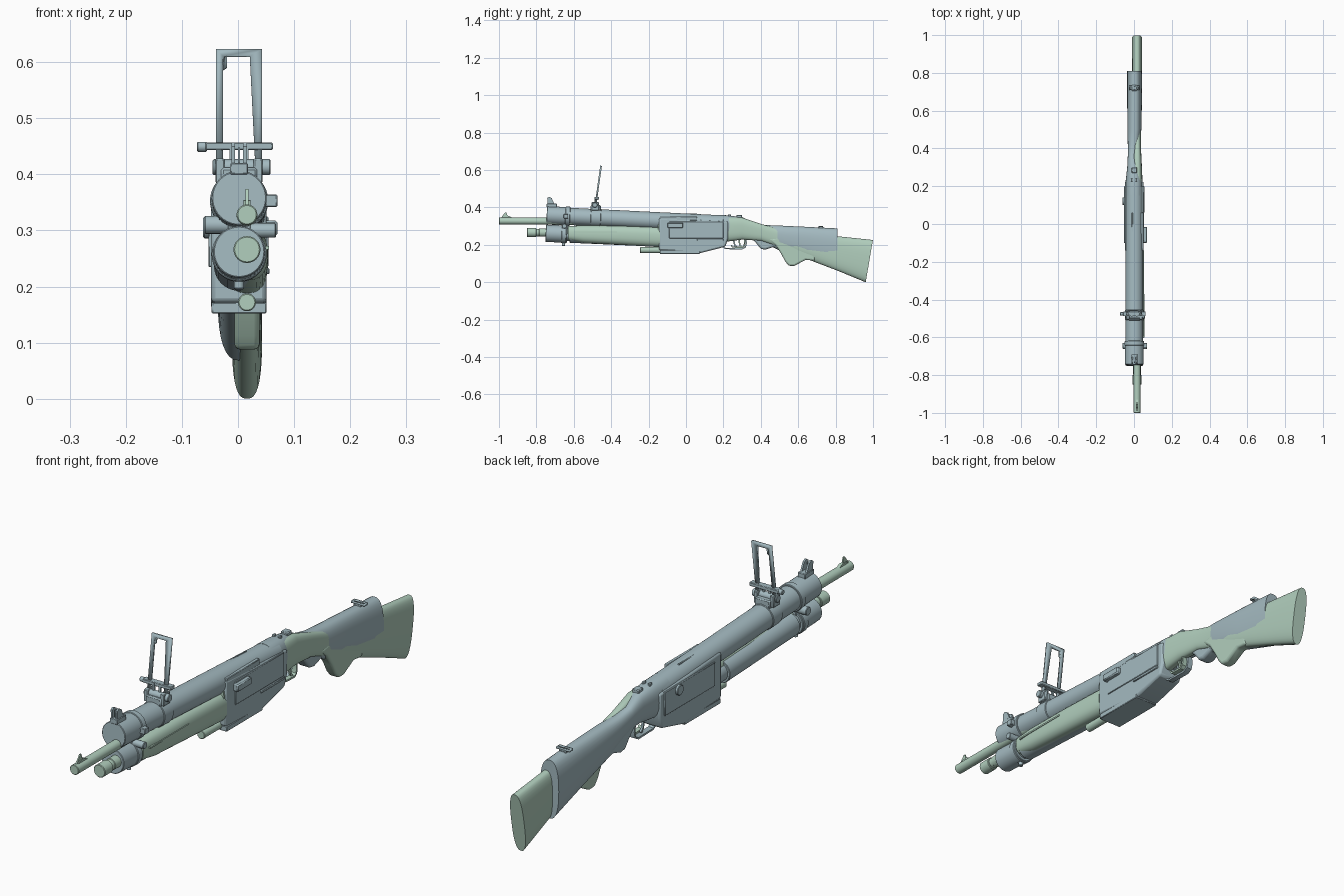
import bpy, bmesh, math
from mathutils import Vector


def material(name, rgb):
    m = bpy.data.materials.new(name)
    m.diffuse_color = (*rgb, 1)
    return m


BLUE = material("blue_grey", (0.37, 0.49, 0.53))
GREEN = material("pale_green", (0.44, 0.62, 0.51))


def finish(name, bm, mat, bevel=0.0, segs=2):
    bmesh.ops.recalc_face_normals(bm, faces=bm.faces)
    me = bpy.data.meshes.new(name)
    bm.to_mesh(me)
    bm.free()
    ob = bpy.data.objects.new(name, me)
    bpy.context.collection.objects.link(ob)
    me.materials.append(mat)
    if bevel:
        b = ob.modifiers.new("bevel", 'BEVEL')
        b.width, b.segments = bevel, segs
        b.limit_method = 'ANGLE'
    bpy.ops.object.select_all(action='DESELECT')
    ob.select_set(True)
    bpy.context.view_layer.objects.active = ob
    bpy.ops.object.shade_smooth_by_angle(angle=math.radians(35))
    return ob


def box(name, x, y, z, mat, bevel=0.002):
    """Box from (min, max) pairs."""
    bm = bmesh.new()
    bmesh.ops.create_cube(bm, size=1)
    for v in bm.verts:
        v.co = [(r[0] + r[1]) / 2 + c * (r[1] - r[0]) for c, r in zip(v.co, (x, y, z))]
    return finish(name, bm, mat, bevel, 1)


def rod(name, a, b, r, mat, sides=32, bevel=0.002):
    """Cylinder between two points."""
    a, b = Vector(a), Vector(b)
    bm = bmesh.new()
    bmesh.ops.create_cone(bm, cap_ends=True, segments=sides, radius1=r, radius2=r, depth=(b - a).length)
    q = (b - a).to_track_quat('Z', 'Y')
    for v in bm.verts:
        v.co = q @ v.co + (a + b) / 2
    return finish(name, bm, mat, bevel, 1)


def side_profile(name, pts, x0, x1, mat, bevel=0.004, segs=2):
    """Extrude a y-z outline across x."""
    bm = bmesh.new()
    f = bm.faces.new([bm.verts.new((x0, y, z)) for y, z in pts])
    ext = bmesh.ops.extrude_face_region(bm, geom=[f])
    for v in ext["geom"]:
        if isinstance(v, bmesh.types.BMVert):
            v.co.x = x1
    return finish(name, bm, mat, bevel, segs)


def loft(name, secs, mat, power=2.5, n=32, end_shear=0.0):
    """Skin superellipse sections (y, x centre, half width, z low, z high)."""
    bm = bmesh.new()
    rings = []
    for i, (y, xc, hw, lo, hi) in enumerate(secs):
        ring = []
        for k in range(n):
            t = 2 * math.pi * k / n
            c, s = math.cos(t), math.sin(t)
            px = math.copysign(abs(c) ** (2 / power), c) * hw
            pz = math.copysign(abs(s) ** (2 / power), s) * (hi - lo) / 2
            sh = end_shear * pz if i == len(secs) - 1 else 0
            ring.append(bm.verts.new((xc + px, y + sh, (lo + hi) / 2 + pz)))
        rings.append(ring)
    for a, b in zip(rings, rings[1:]):
        for k in range(n):
            bm.faces.new((a[k], a[(k + 1) % n], b[(k + 1) % n], b[k]))
    bm.faces.new(rings[0])
    bm.faces.new(rings[-1])
    return finish(name, bm, mat)


def strap(name, pts, x0, x1, t, mat):
    """Flat strip of thickness t following a y-z path."""
    inner = []
    for i, p in enumerate(pts):
        d = Vector(pts[min(i + 1, len(pts) - 1)]) - Vector(pts[max(i - 1, 0)])
        d.normalize()
        inner.append((p[0] - d.y * t, p[1] + d.x * t))
    return side_profile(name, pts + inner[::-1], x0, x1, mat, 0)


def up(y):   # axis height of the sloping upper tube
    return 0.358 - 0.049 * (y + 0.745)


def low(y):  # axis height of the sloping lower tube
    return 0.262 - 0.045 * (y + 0.75)


def tube(name, axis, y0, y1, r):
    return rod(name, (0.002, y0, axis(y0)), (0.002, y1, axis(y1)), r, BLUE, 40)


# ---- Blue gun: tubes and bands
tube("upper_barrel", up, -0.74, 0.2, 0.046)
tube("muzzle_sleeve", up, -0.745, -0.63, 0.049)
tube("barrel_band", up, -0.645, -0.62, 0.052)
tube("sight_band", up, -0.51, -0.455, 0.049)
tube("lower_tube_cap", low, -0.75, -0.635, 0.046)
tube("lower_band", low, -0.665, -0.64, 0.049)
tube("pump_handle", low, -0.62, -0.2, 0.045)
tube("magazine_tube", low, -0.64, -0.1, 0.036)
box("band_bridge", (-0.018, 0.022), (-0.665, -0.63), (0.27, 0.34), BLUE)
box("band_lug", (0.045, 0.07), (-0.655, -0.63), (0.342, 0.364), BLUE)
rod("band_screw_left", (-0.06, -0.645, 0.31), (0, -0.645, 0.31), 0.016, BLUE, 20)
rod("band_screw_right", (0, -0.65, 0.3), (0.068, -0.65, 0.3), 0.013, BLUE, 20)
rod("band_stud", (0.002, -0.655, 0.23), (0.002, -0.655, 0.195), 0.009, BLUE, 16)

# ---- Blue receiver
side_profile("receiver", [(-0.145, 0.172), (-0.06, 0.166), (0.08, 0.157), (0.21, 0.19), (0.225, 0.235),
                          (0.225, 0.325), (-0.145, 0.345)], -0.048, 0.051, BLUE, 0.008)
box("floor_plate", (-0.047, 0.051), (-0.14, 0.075), (0.152, 0.172), BLUE)
box("right_side_plate", (0.045, 0.054), (-0.09, 0.2), (0.235, 0.325), BLUE)
box("left_side_plate", (-0.053, -0.045), (-0.1, 0.2), (0.235, 0.325), BLUE)
box("bolt_block", (0.045, 0.07), (-0.10, -0.015), (0.29, 0.318), BLUE, 0.004)
box("port_cover", (0.036, 0.05), (-0.14, 0.06), (0.33, 0.352), BLUE)
box("top_seam_rib", (-0.012, -0.006), (-0.15, 0.06), (0.35, 0.368), BLUE)
rod("left_button", (-0.062, 0.12, 0.305), (-0.04, 0.12, 0.305), 0.019, BLUE, 24)
box("takedown_catch", (0.04, 0.056), (0.06, 0.2), (0.222, 0.233), BLUE)

# ---- Blue stock with grip
loft("blue_stock", [(0.15, 0.001, 0.048, 0.2, 0.361), (0.22, 0.001, 0.046, 0.225, 0.358),
                    (0.3, -0.002, 0.034, 0.235, 0.348), (0.36, -0.008, 0.025, 0.235, 0.318),
                    (0.42, -0.003, 0.030, 0.21, 0.306), (0.5, 0.002, 0.037, 0.17, 0.303),
                    (0.65, 0.003, 0.039, 0.122, 0.296), (0.81, 0.003, 0.039, 0.068, 0.288)], BLUE)
side_profile("blue_grip", [(0.3, 0.26), (0.35, 0.235), (0.375, 0.21), (0.4, 0.178), (0.425, 0.175),
                           (0.47, 0.19), (0.56, 0.165), (0.5, 0.26)], -0.029, 0.024, BLUE, 0.01, 3)
box("safety_catch", (-0.012, 0.016), (0.27, 0.3), (0.34, 0.36), BLUE, 0.003)
for x in (-0.012, 0.012):
    box("tang_screw", (x - 0.005, x + 0.005), (0.225, 0.24), (0.345, 0.363), BLUE)
box("swivel_plate", (-0.012, 0.016), (0.705, 0.735), (0.28, 0.297), BLUE)
bm = bmesh.new()  # sling loop
pts = [(-0.026, 0.71), (0.03, 0.71), (0.03, 0.732), (-0.026, 0.732)]
outer = [bm.verts.new((x, y, 0.302)) for x, y in pts]
inner = [bm.verts.new((0.002 + (x - 0.002) * 0.8, 0.721 + (y - 0.721) * 0.5, 0.302)) for x, y in pts]
for k in range(4):
    j = (k + 1) % 4
    bm.faces.new((outer[k], outer[j], inner[j], inner[k]))
loop = finish("sling_loop", bm, BLUE)
loop.modifiers.new("thick", 'SOLIDIFY').thickness = 0.007

# ---- Trigger guards and triggers
guard = [(0.195, 0.188), (0.21, 0.177), (0.30, 0.175), (0.32, 0.186), (0.326, 0.21), (0.322, 0.24)]
strap("blue_trigger_guard", guard, -0.012, 0.010, 0.007, BLUE)
strap("green_trigger_guard", [(y * 0.6 + 0.122, z + 0.008) for y, z in guard], 0.008, 0.027, 0.007, GREEN)
for name, x, y, mat in (("blue_trigger", 0.0, 0.26, BLUE), ("green_trigger", 0.016, 0.288, GREEN)):
    strap(name, [(y + 0.014, 0.19), (y + 0.004, 0.2), (y, 0.22), (y, 0.25)], x - 0.004, x + 0.004, 0.008, mat)

# ---- Front sight with ears
box("front_sight_base", (-0.014, 0.018), (-0.745, -0.69), (0.4, 0.42), BLUE)
for s in (-1, 1):
    side_profile("front_sight_ear", [(-0.74, 0.41), (-0.742, 0.45), (-0.732, 0.457), (-0.718, 0.45), (-0.7, 0.41)],
                 0.002 + s * 0.007, 0.002 + s * 0.014, BLUE, 0)
box("front_sight_post", (0.0, 0.004), (-0.735, -0.728), (0.41, 0.448), BLUE, 0)

# ---- Folding ladder sight
box("ladder_base", (-0.03, 0.034), (-0.51, -0.455), (0.38, 0.412), BLUE, 0.004)
rod("ladder_hinge", (-0.045, -0.487, 0.413), (0.058, -0.487, 0.413), 0.014, BLUE, 20)
box("hinge_lug_left", (-0.04, -0.024), (-0.505, -0.465), (0.385, 0.428), BLUE)
box("hinge_lug_right", (0.028, 0.044), (-0.505, -0.465), (0.385, 0.428), BLUE)
bm = bmesh.new()  # leaf frame
quads = [[(-0.039, 0.41), (-0.027, 0.41), (-0.027, 0.61), (-0.039, 0.623)],
         [(0.031, 0.41), (0.043, 0.41), (0.043, 0.623), (0.021, 0.61)],
         [(-0.027, 0.61), (0.021, 0.61), (0.043, 0.623), (-0.039, 0.623)],
         [(-0.027, 0.585), (-0.02, 0.59), (-0.02, 0.61), (-0.027, 0.61)]]
for q in quads:
    bm.faces.new([bm.verts.new((x, -0.484 + (z - 0.41) * 0.14, z)) for x, z in q])
bmesh.ops.remove_doubles(bm, verts=bm.verts, dist=0.0005)
leaf = finish("ladder_frame", bm, BLUE)
sol = leaf.modifiers.new("thick", 'SOLIDIFY')
sol.thickness, sol.offset = 0.009, 0
box("ladder_slide", (-0.058, 0.062), (-0.488, -0.464), (0.443, 0.457), BLUE)
rod("slide_knob", (-0.073, -0.476, 0.449), (-0.055, -0.476, 0.449), 0.009, BLUE, 16)
for x in (-0.011, 0.015):
    box("slide_notch", (x - 0.004, x + 0.004), (-0.49, -0.482), (0.425, 0.456), BLUE, 0)

# ---- Green gun: barrel, bead sight, magazine tube
rod("green_barrel", (0.016, -1.0, 0.328), (0.016, -0.1, 0.325), 0.0185, GREEN)
side_profile("green_front_sight", [(-0.99, 0.343), (-0.967, 0.374), (-0.96, 0.374), (-0.955, 0.357), (-0.93, 0.343)],
             0.0135, 0.0185, GREEN, 0)
side_profile("green_sight_ramp", [(-0.992, 0.34), (-0.975, 0.352), (-0.945, 0.354), (-0.92, 0.34)], 0.010, 0.022, GREEN, 0)
rod("green_magazine_cap", (0.016, -0.85, 0.266), (0.016, -0.8, 0.266), 0.024, GREEN)
rod("green_magazine_neck", (0.016, -0.8, 0.266), (0.016, -0.775, 0.266), 0.020, GREEN)
rod("green_magazine_tube", (0.016, -0.785, 0.266), (0.016, -0.1, 0.26), 0.022, GREEN)

# ---- Green pump handle with grooves
loft("green_forend", [(-0.63, 0.016, 0.031, 0.225, 0.3), (-0.55, 0.016, 0.037, 0.211, 0.304),
                      (-0.35, 0.016, 0.038, 0.2, 0.302), (-0.14, 0.016, 0.037, 0.188, 0.295)], GREEN)
box("forend_groove_strip", (0.04, 0.0555), (-0.6, -0.37), (0.266, 0.272), GREEN, 0)
rod("green_lower_lug", (0.016, -0.245, 0.172), (0.016, -0.13, 0.172), 0.016, GREEN, 28)

# ---- Green receiver, wrist, stock and grip
loft("green_stock", [(-0.15, 0.016, 0.03, 0.215, 0.335), (0.2, 0.016, 0.03, 0.215, 0.35),
                     (0.3, 0.016, 0.026, 0.228, 0.346), (0.4, 0.016, 0.021, 0.222, 0.312),
                     (0.48, 0.016, 0.021, 0.195, 0.29), (0.6, 0.016, 0.024, 0.142, 0.272),
                     (0.81, 0.016, 0.026, 0.062, 0.246), (0.98, 0.016, 0.027, 0.0, 0.226)],
     GREEN, 2.7, 36, 0.17)
side_profile("green_grip", [(0.44, 0.23), (0.48, 0.197), (0.51, 0.15), (0.53, 0.112), (0.55, 0.088), (0.58, 0.088),
                            (0.64, 0.12), (0.69, 0.115), (0.69, 0.2), (0.55, 0.25)],
             -0.006, 0.038, GREEN, 0.009, 3)
